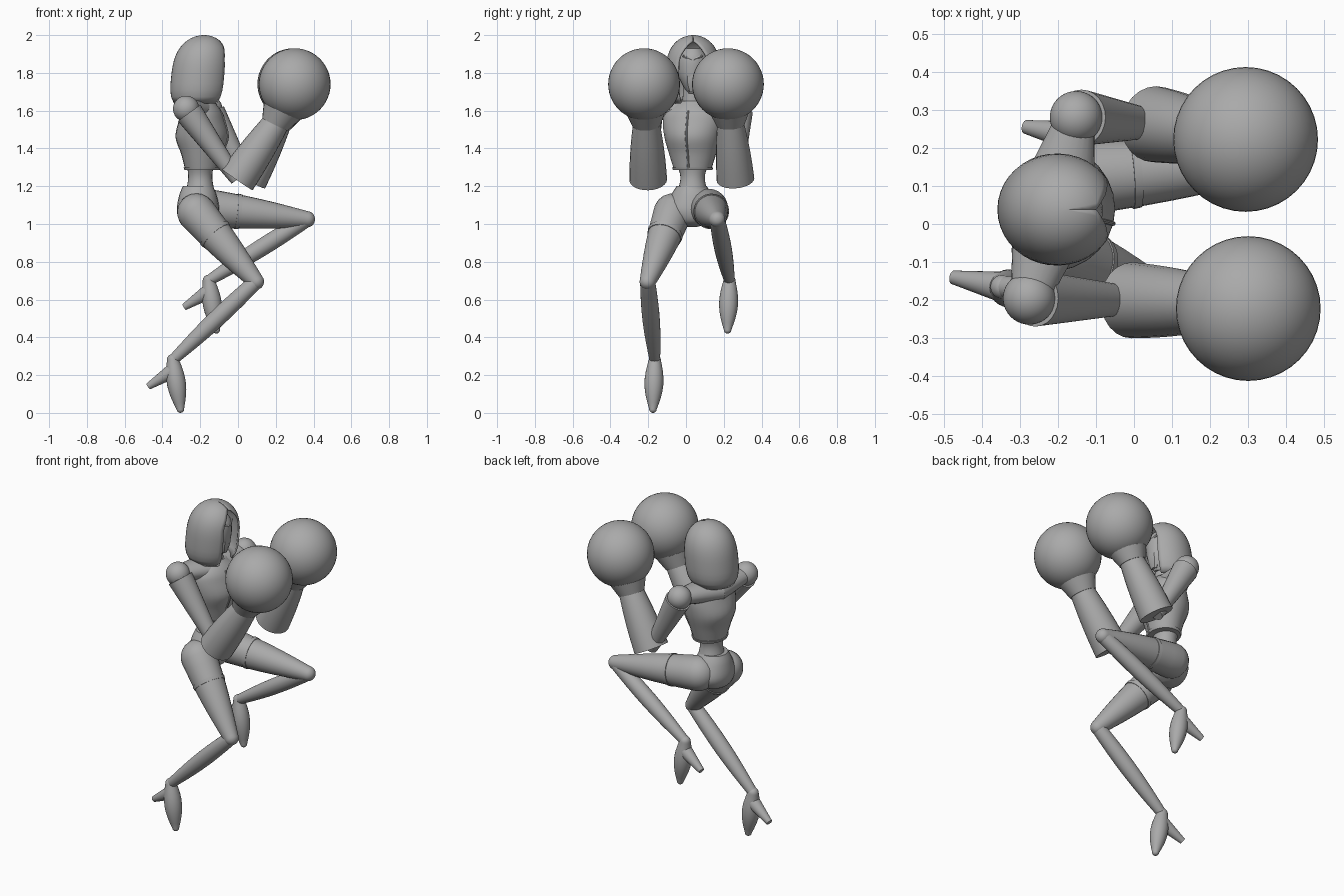
import bpy, bmesh, math
from mathutils import Vector

cube = bpy.data.objects.get("Cube")
if cube:
    bpy.data.objects.remove(cube, do_unlink=True)

COLOUR = (0.4, 0.4, 0.4, 1)
grey = bpy.data.materials.new("plain_grey")
grey.use_nodes = True
grey.diffuse_color = COLOUR
shader = next(n for n in grey.node_tree.nodes if n.type == 'BSDF_PRINCIPLED')
shader.inputs["Base Color"].default_value = COLOUR

UP = Vector((0, 0, 1))
ACROSS = Vector((0, 1, 0))
SHOULDER_LINE = Vector((0.25, 1, 0)).normalized()
CHEST_FRONT = SHOULDER_LINE.cross(UP)


def finish(obj):
    obj.data.materials.clear()
    obj.data.materials.append(grey)
    bpy.ops.object.select_all(action='DESELECT')
    obj.select_set(True)
    bpy.context.view_layer.objects.active = obj
    bpy.ops.object.shade_smooth_by_angle(angle=math.radians(40))


def skin(name, rings, closed=True):
    """Join successive rings of points into one surface."""
    bm = bmesh.new()
    loops = [[bm.verts.new(point) for point in ring] for ring in rings]
    count = len(loops[0])
    for low, high in zip(loops, loops[1:]):
        for k in range(count if closed else count - 1):
            n = (k + 1) % count
            bm.faces.new((low[k], low[n], high[n], high[k]))
    if closed:
        bm.faces.new(loops[0])
    bm.faces.new(loops[-1])
    bmesh.ops.recalc_face_normals(bm, faces=bm.faces)
    mesh = bpy.data.meshes.new(name)
    bm.to_mesh(mesh)
    bm.free()
    obj = bpy.data.objects.new(name, mesh)
    bpy.context.collection.objects.link(obj)
    finish(obj)
    return obj


def ellipse(centre, u, v, sides=24):
    angles = (math.tau * k / sides for k in range(sides))
    return [centre + u * math.cos(a) + v * math.sin(a) for a in angles]


def bone(name, start, end, start_radius, end_radius, swell=0, rounded=False, flat=1, sides=24):
    """Tapered limb, swelling midway, with flat or domed ends."""
    axis = (end - start).normalized()
    u = (ACROSS - axis * ACROSS.dot(axis)).normalized()
    v = axis.cross(u) * flat
    steps = 8
    rows = []
    for k in range(steps + 1):
        t = k / steps
        radius = start_radius + (end_radius - start_radius) * t + swell * math.sin(math.pi * t)
        rows.append((start.lerp(end, t), radius))
    if rounded:
        bends = [math.pi / 2 * k / 6 for k in range(1, 6)]
        tail = [(start - axis * start_radius * math.sin(b), start_radius * math.cos(b)) for b in bends]
        tip = [(end + axis * end_radius * math.sin(b), end_radius * math.cos(b)) for b in bends]
        rows = tail[::-1] + rows + tip
    return skin(name, [ellipse(c, u * r, v * r, sides) for c, r in rows])


def blend(rows, steps=5):
    """Smooth curve through a few rows of values."""
    last = len(rows) - 1
    for i in range(last):
        near = [rows[max(0, min(last, i + k))] for k in (-1, 0, 1, 2)]
        for s in range(steps):
            t = s / steps
            yield [b + t * ((c - a) + t * ((2 * a - 5 * b + 4 * c - d) + t * (3 * (b - c) + d - a))) / 2
                   for a, b, c, d in zip(*near)]
    yield rows[last]


def stack(name, x, y, rows, side=ACROSS):
    """Upright body part; each row is height, half width, half depth."""
    front = side.cross(UP)
    return skin(name, [ellipse(Vector((x, y, z)), side * w, front * d) for z, w, d in blend(rows)])


def ball(name, centre, radius):
    bpy.ops.mesh.primitive_uv_sphere_add(segments=40, ring_count=24, radius=radius, location=centre)
    bpy.context.object.name = name
    finish(bpy.context.object)


# Torso
CHEST_X, BODY_Y = -0.19, 0.035
chest = [(1.29, 0.1, 0.09), (1.37, 0.125, 0.11), (1.46, 0.15, 0.14),
         (1.55, 0.16, 0.12), (1.6, 0.14, 0.1), (1.65, 0.07, 0.06)]
stack("chest", CHEST_X, BODY_Y, chest, SHOULDER_LINE)
stack("chest_lower_band", CHEST_X, BODY_Y,
      [(1.285, 0.105, 0.092), (1.3, 0.11, 0.098)], SHOULDER_LINE)
stack("waist", -0.2, BODY_Y, [(1.12, 0.1, 0.09), (1.2, 0.072, 0.07),
                              (1.26, 0.066, 0.064), (1.33, 0.09, 0.075)])
stack("pelvis", -0.212, 0.03, [(1.2, 0.08, 0.08), (1.15, 0.11, 0.1), (1.07, 0.14, 0.112),
                               (1.01, 0.1, 0.09), (0.985, 0.03, 0.03)])

# Raised seam down the chest front
seam = [(Vector((CHEST_X, BODY_Y, z)) + CHEST_FRONT * depth) for z, width, depth in blend(chest[:-1])]
skin("chest_front_seam", [ellipse(p, SHOULDER_LINE * 0.006, CHEST_FRONT * 0.006, 8) for p in seam])

# Hood: arcs left open toward the face, closing to a peak
HOOD_BASE, HOOD_HEIGHT, HOOD_RADIUS, WIDEST = 1.64, 0.355, 0.142, 0.35
arcs = []
for k in range(17):
    t = math.sin(math.pi / 2 * k / 16)
    reach = (t - WIDEST) / (1 - WIDEST if t > WIDEST else 0.5)
    radius = HOOD_RADIUS * math.sqrt(max(0.001, 1 - abs(reach) ** 3))
    opening = math.radians(33) * math.sqrt(min(1, max(0.0001, (0.92 - t) * 4)))
    span = math.tau - 2 * opening
    lean = -0.215 + 0.035 * t
    arcs.append([Vector((lean + radius * 1.04 * math.cos(a), 0.038 + radius * math.sin(a),
                         HOOD_BASE + HOOD_HEIGHT * t))
                 for a in (opening + span * j / 32 for j in range(33))])
hood = skin("hood", arcs, closed=False)
thickness = hood.modifiers.new("thickness", 'SOLIDIFY')
thickness.thickness = 0.01
thickness.offset = 0

# Head inside the hood
stack("neck", CHEST_X, BODY_Y, [(1.6, 0.055, 0.055), (1.74, 0.05, 0.05)])
stack("face", -0.175, BODY_Y, [(1.69, 0.025, 0.05), (1.73, 0.05, 0.075), (1.8, 0.08, 0.09),
                               (1.88, 0.08, 0.09), (1.93, 0.05, 0.06)])
bone("mask", Vector((-0.12, BODY_Y, 1.7)), Vector((-0.11, BODY_Y, 1.83)),
     0.02, 0.03, swell=0.015, flat=0.7, sides=8)
for name, way in (("front", -1), ("back", 1)):
    bone(name + "_brow", Vector((-0.088, BODY_Y + way * 0.005, 1.87)),
         Vector((-0.1, BODY_Y + way * 0.05, 1.89)), 0.007, 0.007, sides=6)

# Arms with flared forearm guards and round gloves
arms = {
    "front": dict(shoulder=(-0.275, -0.195, 1.61), elbow=(-0.005, -0.2, 1.235),
                  wrist=(0.205, -0.21, 1.54), glove=(0.3, -0.222, 1.74)),
    "back": dict(shoulder=(-0.152, 0.28, 1.61), elbow=(0.055, 0.262, 1.235),
                 wrist=(0.215, 0.235, 1.54), glove=(0.293, 0.222, 1.74)),
}
collar = Vector((-0.21, 0.04, 1.59))
for name, joints in arms.items():
    shoulder, elbow, wrist, glove = (Vector(joint) for joint in joints.values())
    ball(name + "_shoulder", shoulder, 0.069)
    ball(name + "_glove", glove, 0.19)
    # Yoke sloping from the collar out to the shoulder
    toward = (shoulder - collar).normalized()
    depth = toward.cross(UP).normalized()
    skin(name + "_yoke", [ellipse(collar.lerp(shoulder, t), UP * (0.07 - 0.025 * t), depth * (0.11 - 0.06 * t))
                          for t in (0, 0.5, 1)])
    bone(name + "_upper_arm", shoulder.lerp(elbow, 0.06), elbow, 0.074, 0.036)
    bone(name + "_forearm", elbow, wrist, 0.1, 0.07, swell=0.005)
    bone(name + "_glove_cuff", wrist.lerp(elbow, 0.04), wrist.lerp(glove, 0.45), 0.076, 0.12)

# Legs with pointed feet and heels
legs = {
    "front": dict(hip=(-0.22, -0.07, 1.06), knee=(0.095, -0.203, 0.695), ankle=(-0.345, -0.165, 0.28)),
    "back": dict(hip=(-0.17, 0.12, 1.085), knee=(0.365, 0.165, 1.025), ankle=(-0.155, 0.23, 0.7)),
}
for name, joints in legs.items():
    hip, knee, ankle = (Vector(joint) for joint in joints.values())
    toe = ankle + Vector((0.04, -0.01, -0.26))
    heel = ankle + Vector((-0.13, 0.025, -0.14))
    bone(name + "_thigh", hip, knee, 0.102, 0.043, swell=0.008, rounded=True)
    bone(name + "_thigh_trim", hip.lerp(knee, 0.3), hip.lerp(knee, 0.34), 0.095, 0.092)
    bone(name + "_shin", knee, ankle, 0.04, 0.028, swell=0.012, rounded=True)
    bone(name + "_foot", ankle, toe, 0.032, 0.02, swell=0.024, rounded=True)
    bone(name + "_heel", ankle.lerp(toe, 0.2), heel, 0.042, 0.018)
